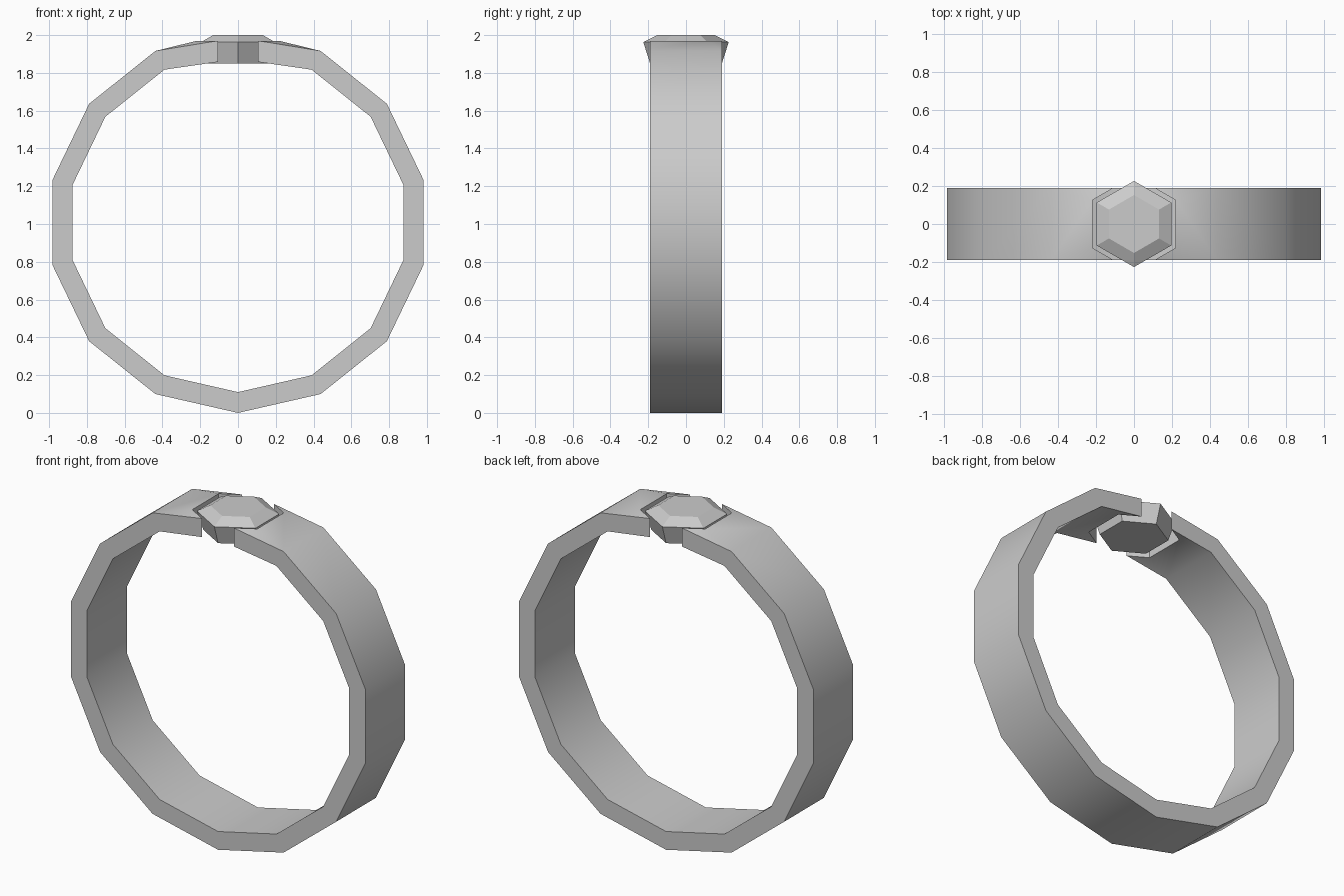
import bpy, bmesh
from math import sin, cos, pi

if "Cube" in bpy.data.objects:
    bpy.data.objects.remove(bpy.data.objects["Cube"])

SIDES, CENTER, HALF_W = 14, 1.008, 0.19
OUTER_R, INNER_R = 1.008, 0.898


def make_object(name, bm):
    bmesh.ops.recalc_face_normals(bm, faces=bm.faces)
    me = bpy.data.meshes.new(name)
    bm.to_mesh(me)
    bm.free()
    ob = bpy.data.objects.new(name, me)
    bpy.context.collection.objects.link(ob)
    return ob


# Band: right half, from the bottom up to the hexagonal notch for the stone
bm = bmesh.new()


def band_skin(radius, end_z):
    """One skin (outer or inner): front row, back row and notch outline."""
    rows = []
    for i in range(SIDES // 2):
        a = 2 * pi * i / SIDES
        rows.append([bm.verts.new((radius * sin(a), y, CENTER - radius * cos(a)))
                     for y in (-HALF_W, HALF_W)])
    notch = [bm.verts.new((x, y, end_z)) for x, y in
             ((0.107, -HALF_W), (0.217, -0.126), (0.217, 0.126), (0.107, HALF_W))]
    for p, q in zip(rows, rows[1:]):
        bm.faces.new((p[0], p[1], q[1], q[0]))
    f, b = rows[-1]
    bm.faces.new((f, b, notch[2], notch[1]))
    bm.faces.new((f, notch[1], notch[0]))
    bm.faces.new((b, notch[3], notch[2]))
    front = [r[0] for r in rows] + [notch[0]]
    back = [r[1] for r in rows] + [notch[3]]
    return front, back, notch


outer = band_skin(OUTER_R, 1.97)
inner = band_skin(INNER_R, 1.858)
# Side walls and notch walls join the two skins
for o, n in zip(outer, inner):
    for k in range(len(o) - 1):
        bm.faces.new((o[k], o[k + 1], n[k + 1], n[k]))
band = make_object("ring_band", bm)
mirror = band.modifiers.new("Mirror", 'MIRROR')
mirror.use_axis = (True, False, False)
mirror.merge_threshold = 0.001
bpy.context.view_layer.objects.active = band
band.select_set(True)
bpy.ops.object.shade_smooth_by_angle(angle=pi / 6)

# Stone: flat-faced hexagon with tapered base, girdle and table
bm = bmesh.new()
loops = [[bm.verts.new((r * sin(k * pi / 3), r * cos(k * pi / 3), z)) for k in range(6)]
         for r, z in ((0.19, 1.85), (0.226, 1.963), (0.152, 2.0))]
for lo, hi in zip(loops, loops[1:]):
    for k in range(6):
        j = (k + 1) % 6
        bm.faces.new((lo[k], lo[j], hi[j], hi[k]))
bm.faces.new(loops[0])
bm.faces.new(loops[-1])
make_object("gemstone", bm)
